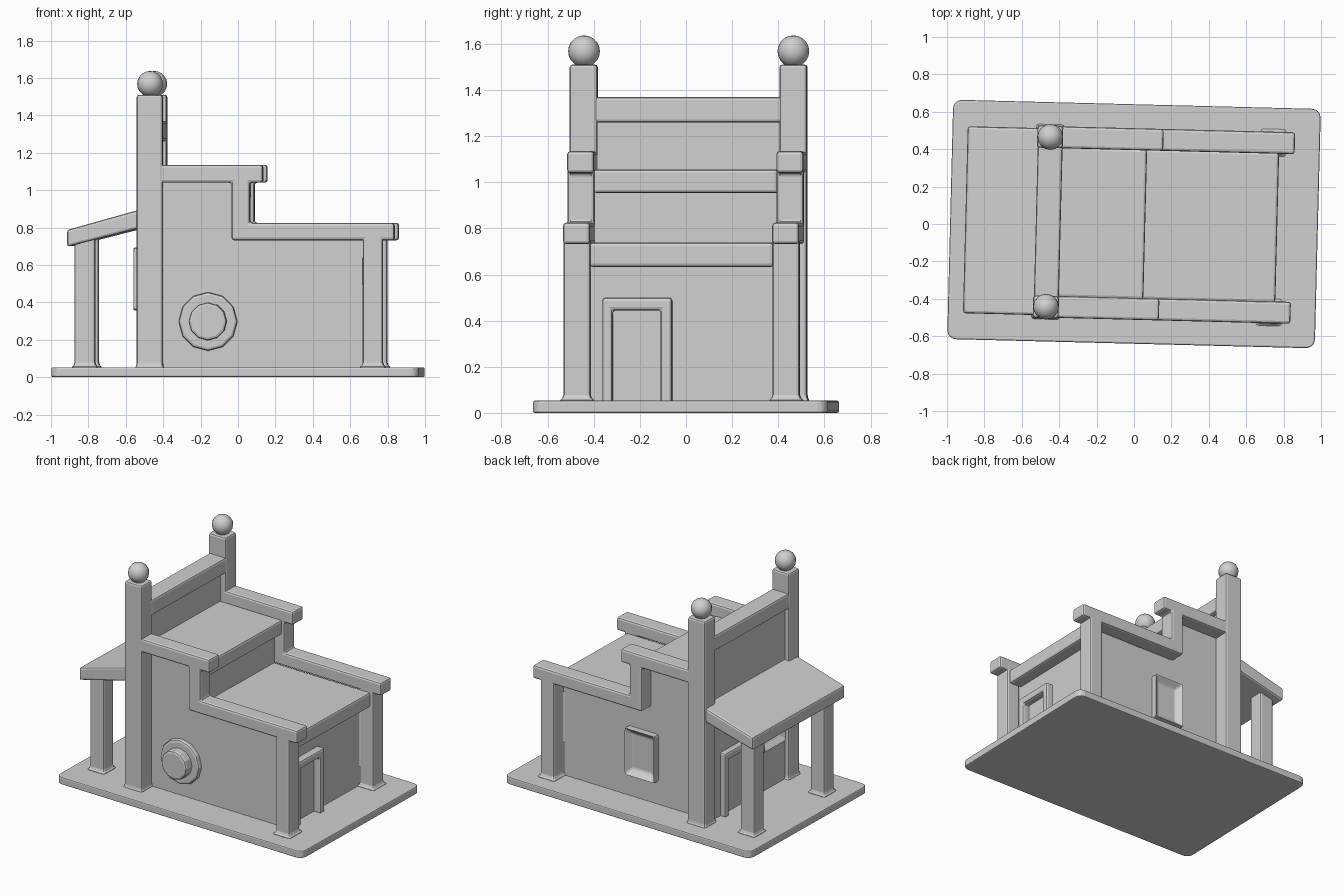
import bpy, bmesh, math
from mathutils import Matrix, Vector

if "Cube" in bpy.data.objects:
    bpy.data.objects.remove(bpy.data.objects["Cube"], do_unlink=True)

TURN = -0.0253  # the whole building stands slightly turned

plaster = bpy.data.materials.new("plain_grey")
plaster.use_nodes = True
grey = (0.63, 0.63, 0.63, 1)
plaster.diffuse_color = grey
plaster.node_tree.nodes["Principled BSDF"].inputs["Base Color"].default_value = grey


def finish(name, bm, bevel=0.014):
    """Turn a bmesh into a named object with softened edges."""
    bmesh.ops.recalc_face_normals(bm, faces=bm.faces)
    mesh = bpy.data.meshes.new(name)
    bm.to_mesh(mesh)
    bm.free()
    obj = bpy.data.objects.new(name, mesh)
    bpy.context.collection.objects.link(obj)
    obj.data.materials.append(plaster)
    obj.rotation_euler.z = TURN
    if bevel:
        mod = obj.modifiers.new("soft_edges", "BEVEL")
        mod.width = bevel
        mod.segments = 2
        mod.limit_method = "ANGLE"
    return obj


def prism(name, points, axis, lo, hi, bevel=0.014):
    """Extrude an outline along x, y or z."""
    place = {"x": lambda a, b, t: (t, a, b),
             "y": lambda a, b, t: (a, t, b),
             "z": lambda a, b, t: (a, b, t)}[axis]
    bm = bmesh.new()
    face = bm.faces.new([bm.verts.new(place(a, b, lo)) for a, b in points])
    moved = bmesh.ops.extrude_face_region(bm, geom=[face])["geom"]
    bmesh.ops.translate(bm, vec=place(0, 0, hi - lo),
                        verts=[v for v in moved if isinstance(v, bmesh.types.BMVert)])
    return finish(name, bm, bevel)


def box(name, x, y, z):
    corners = [(x[0], y[0]), (x[1], y[0]), (x[1], y[1]), (x[0], y[1])]
    return prism(name, corners, "z", z[0], z[1])


def rounded_outline(x, y, radius, steps):
    """Rectangle outline with rounded corners."""
    points = []
    for quarter, (cx, cy) in enumerate(((x[1] - radius, y[1] - radius), (x[0] + radius, y[1] - radius),
                                        (x[0] + radius, y[0] + radius), (x[1] - radius, y[0] + radius))):
        for step in range(steps + 1):
            a = (quarter + step / steps) * math.pi / 2
            points.append((cx + radius * math.cos(a), cy + radius * math.sin(a)))
    return points


def post(name, x, y, top, flare):
    """Round-edged square post with a small flared foot."""
    bm = bmesh.new()
    rings = []
    for z, grow in ((0.04, flare), (0.056, flare), (0.064, flare * 0.4), (0.078, 0),
                    (top - 0.012, 0), (top - 0.003, -0.004), (top, -0.012)):
        outline = rounded_outline((x[0] - grow, x[1] + grow), (y[0] - grow, y[1] + grow), 0.013, 2)
        rings.append([bm.verts.new((a, b, z)) for a, b in outline])
    count = len(rings[0])
    for low, high in zip(rings, rings[1:]):
        for i in range(count):
            j = (i + 1) % count
            bm.faces.new((low[i], low[j], high[j], high[i]))
    bm.faces.new(rings[0])
    bm.faces.new(rings[-1])
    return finish(name, bm, 0)


def window(name, centre, angle):
    """Framed window with a sunken pane, facing -y before turning."""
    bm = bmesh.new()
    bmesh.ops.create_cube(bm, size=1)
    bmesh.ops.scale(bm, vec=(0.24, 0.10, 0.335), verts=bm.verts)
    front = min(bm.faces, key=lambda f: f.calc_center_median().y)
    bmesh.ops.inset_region(bm, faces=[front], thickness=0.058)
    bmesh.ops.translate(bm, vec=(0, 0.045, 0), verts=front.verts)
    bm.transform(Matrix.Translation(centre) @ Matrix.Rotation(angle, 4, "Z"))
    return finish(name, bm, 0.012)


# Ground slab with rounded corners
prism("ground_slab", rounded_outline((-0.983, 0.983), (-0.64, 0.64), 0.045, 3), "z", 0, 0.053, 0.008)

# Stepped house body with the tall end wall
prism("house_walls", [(-0.5, 0.03), (0.675, 0.03), (0.675, 0.733), (0, 0.733), (0, 1.05),
                      (-0.43, 1.05), (-0.43, 1.3), (-0.5, 1.3)], "y", -0.402, 0.402, 0)

# Roof slabs and parapet beam
box("lower_roof", (-0.05, 0.766), (-0.4, 0.4), (0.633, 0.738))
box("upper_roof", (-0.45, 0.06), (-0.4, 0.4), (0.953, 1.056))
box("parapet_beam", (-0.525, -0.392), (-0.41, 0.41), (1.259, 1.37))

# Matching parts on the front and back sides
step_trim = [(-0.45, 1.04), (-0.022, 1.04), (-0.022, 0.732), (0.849, 0.732), (0.849, 0.825),
             (0.077, 0.825), (0.077, 1.04), (0.146, 1.04), (0.146, 1.135), (-0.45, 1.135)]
for side, s in (("front", -1), ("back", 1)):
    near, far = sorted((s * 0.395, s * 0.512))
    prism(side + "_step_trim", step_trim, "y", near, far)
    post(side + "_corner_post", (0.68, 0.787), (near, far), 0.78, 0.014)
    post(side + "_tower_post", (-0.529, -0.391), sorted((s * 0.395, s * 0.515)), 1.51, 0.006)
    post(side + "_porch_post", (-0.864, -0.753), sorted((s * 0.325, s * 0.435)), 0.76, 0.012)
    bm = bmesh.new()
    bmesh.ops.create_uvsphere(bm, u_segments=16, v_segments=10, radius=0.069)
    bm.transform(Matrix.Translation((-0.459, s * 0.454, 1.568)))
    ball = finish(side + "_post_ball", bm, 0)
    for poly in ball.data.polygons:
        poly.use_smooth = True

# Sloping porch roof
prism("porch_roof", [(-0.902, 0.697), (-0.48, 0.805), (-0.48, 0.905), (-0.902, 0.787)],
      "y", -0.5, 0.5)

# Door frames at both ends, half a turn apart
for end, s, shift, lo, hi in (("street", 1, 0, 0.65, 0.727), ("porch", -1, -0.04, -0.54, -0.48)):
    frame = [(-0.345, 0.04), (-0.345, 0.5), (-0.042, 0.5), (-0.042, 0.04),
             (-0.092, 0.04), (-0.092, 0.445), (-0.3, 0.445), (-0.3, 0.04)]
    prism(end + "_door_frame", [(a * s + shift, b) for a, b in frame], "x", lo, hi)

# Square windows
window("back_window", Vector((0.044, 0.4, 0.38)), math.pi)
window("porch_window", Vector((-0.506, -0.22, 0.525)), -math.pi / 2)

# Round window on the front, in two steps
for name, radius, face in (("round_window_ring", 0.157, -0.432), ("round_window_hub", 0.102, -0.495)):
    ring = [(-0.15 + radius * math.cos(math.tau * i / 12),
             0.298 + radius * math.sin(math.tau * i / 12)) for i in range(12)]
    prism(name, ring, "y", face, -0.37)
